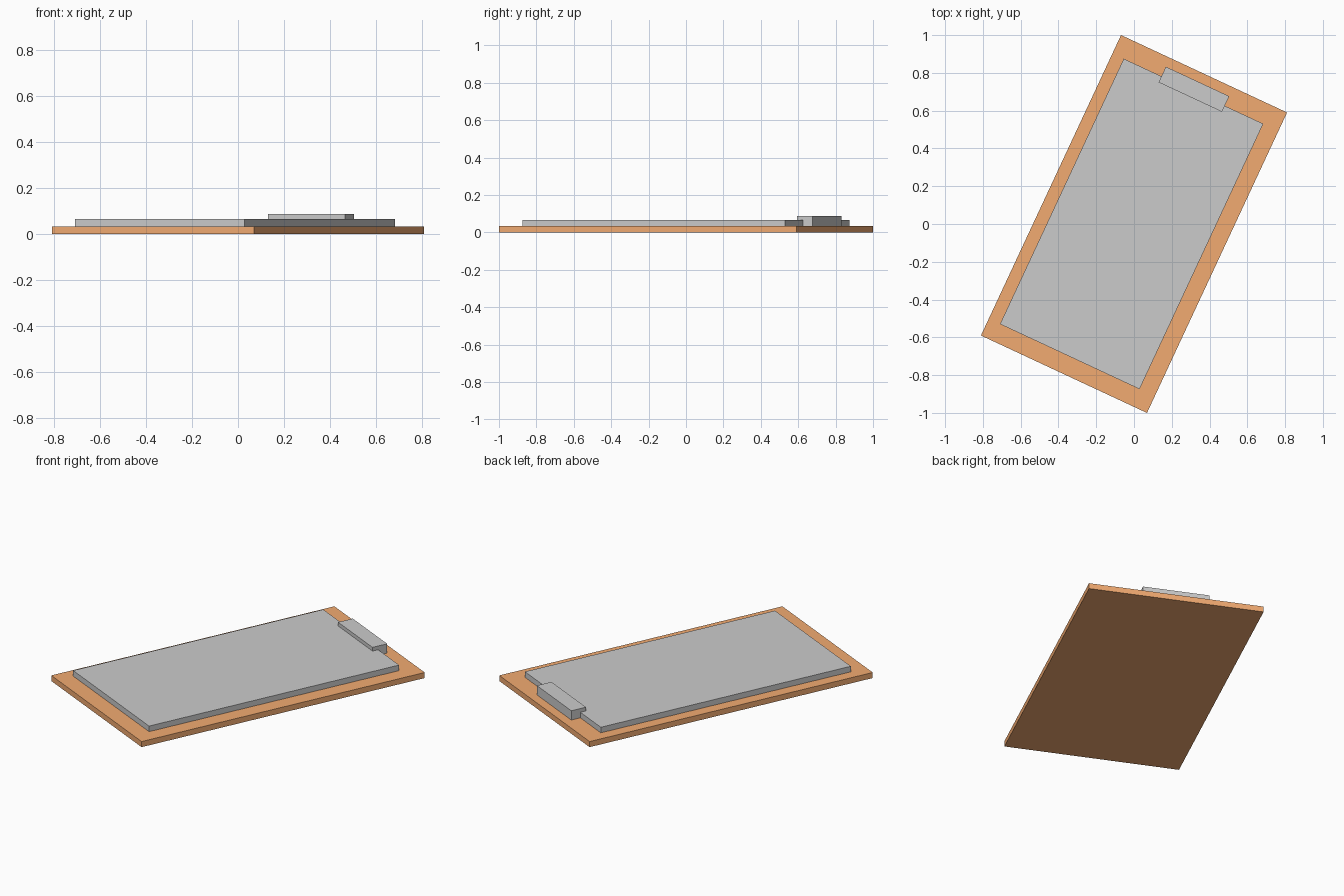
import bpy, bmesh
from math import radians
from mathutils import Matrix

if "Cube" in bpy.data.objects:
    bpy.data.objects.remove(bpy.data.objects["Cube"])

TURN = Matrix.Rotation(radians(-25), 4, 'Z')  # whole clipboard lies turned on the ground


def extrude_profile(name, profile, x0, x1):
    """Extrude a (y, z) outline along x from x0 to x1, then turn it."""
    bm = bmesh.new()
    face = bm.faces.new([bm.verts.new((x0, y, z)) for y, z in profile])
    out = bmesh.ops.extrude_face_region(bm, geom=[face])
    verts = [v for v in out['geom'] if isinstance(v, bmesh.types.BMVert)]
    bmesh.ops.translate(bm, verts=verts, vec=(x1 - x0, 0, 0))
    bmesh.ops.recalc_face_normals(bm, faces=bm.faces)
    bm.transform(TURN)
    mesh = bpy.data.meshes.new(name)
    bm.to_mesh(mesh)
    bm.free()
    obj = bpy.data.objects.new(name, mesh)
    bpy.context.collection.objects.link(obj)
    return obj


def slab(name, x0, x1, y0, y1, z0, z1):
    return extrude_profile(name, [(y0, z0), (y1, z0), (y1, z1), (y0, z1)], x0, x1)


BOARD_TOP, PAPER_TOP, CLIP_TOP = 0.033, 0.066, 0.088
PAPER_END = 0.77

# Backing board
board = slab("board", -0.485, 0.485, -0.8775, 0.8775, 0, BOARD_TOP)
wood = bpy.data.materials.new("orange_board")
wood.diffuse_color = (0.89, 0.407, 0.167, 1)
wood.use_nodes = True
wood.node_tree.nodes["Principled BSDF"].inputs["Base Color"].default_value = wood.diffuse_color
board.data.materials.append(wood)

# Paper stack
slab("paper_stack", -0.419, 0.396, -0.78, PAPER_END, BOARD_TOP, PAPER_TOP)

# L-shaped clip: foot on the board, lip over the paper
extrude_profile("clip", [(PAPER_END, BOARD_TOP), (0.826, BOARD_TOP), (0.826, CLIP_TOP),
                         (0.735, CLIP_TOP), (0.735, PAPER_TOP), (PAPER_END, PAPER_TOP)],
                -0.199, 0.171)
